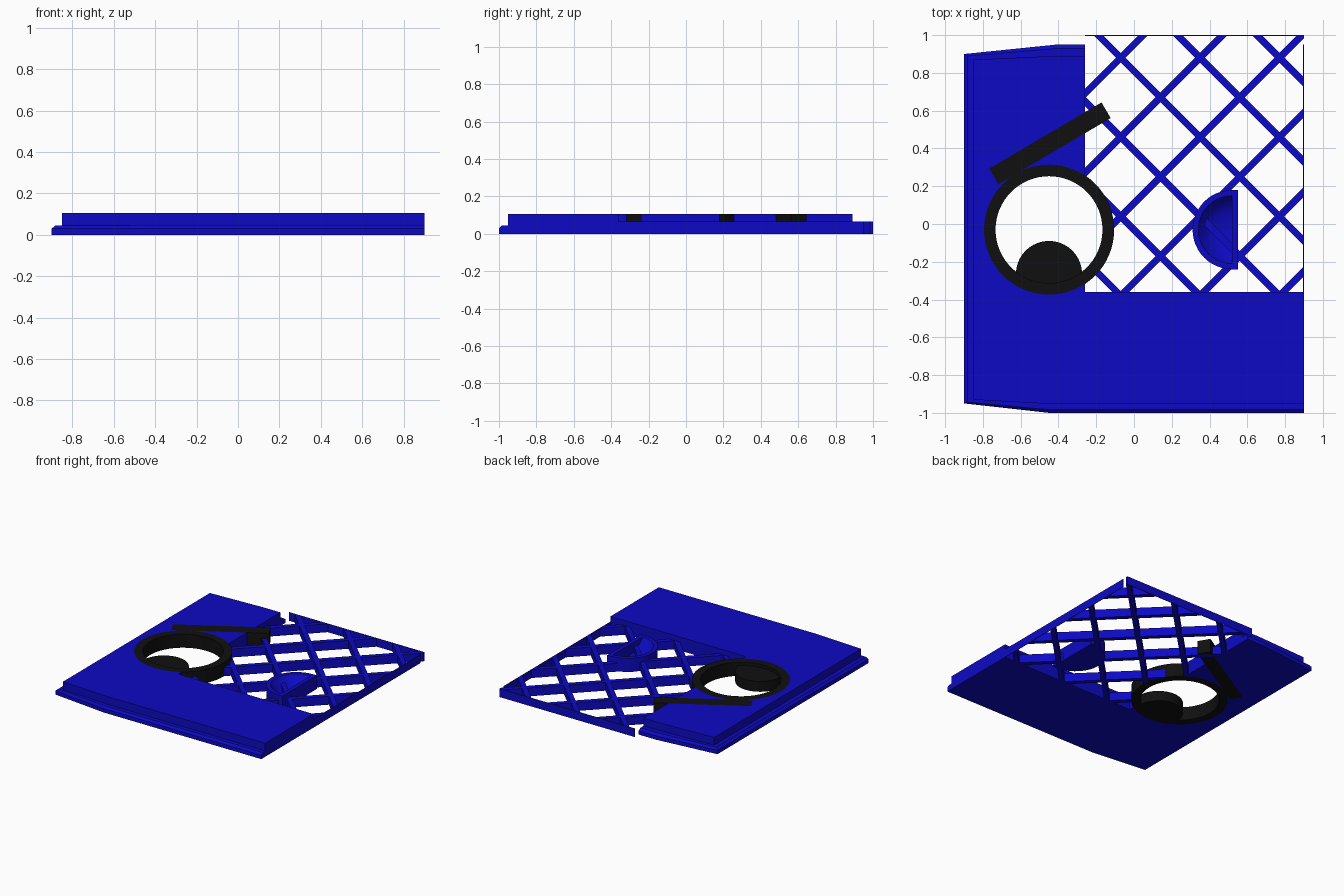
import bpy, bmesh, math
from mathutils import Matrix, Vector

if "Cube" in bpy.data.objects:
    bpy.data.objects.remove(bpy.data.objects["Cube"])


def material(name, rgb):
    m = bpy.data.materials.new(name)
    m.diffuse_color = (*rgb, 1)
    m.use_nodes = True
    m.node_tree.nodes["Principled BSDF"].inputs["Base Color"].default_value = m.diffuse_color
    return m


BLUE = material("deep blue", (0.004, 0.003, 0.55))
BLACK = material("black", (0.005, 0.005, 0.005))
TOP, GRID_TOP = 0.105, 0.065
RING = (-0.45, -0.03)


def finish(name, bm, mat):
    bmesh.ops.recalc_face_normals(bm, faces=bm.faces)
    me = bpy.data.meshes.new(name)
    bm.to_mesh(me)
    bm.free()
    me.materials.append(mat)
    ob = bpy.data.objects.new(name, me)
    bpy.context.collection.objects.link(ob)
    return ob


def add_box(bm, center, size, angle=0):
    mat = (Matrix.Translation(center) @ Matrix.Rotation(angle, 4, 'Z')
           @ Matrix.Diagonal((*size, 1)))
    return bmesh.ops.create_cube(bm, size=1, matrix=mat)["verts"]


def box(name, center, size, mat, angle=0):
    bm = bmesh.new()
    add_box(bm, center, size, angle)
    return finish(name, bm, mat)


def cylinder(name, xy, r, z0, z1, mat):
    bm = bmesh.new()
    bmesh.ops.create_cone(bm, cap_ends=True, segments=64, radius1=r, radius2=r, depth=z1 - z0,
                          matrix=Matrix.Translation((*xy, (z0 + z1) / 2)))
    return finish(name, bm, mat)


def boolean(ob, cutter, op='DIFFERENCE'):
    mod = ob.modifiers.new("cut", 'BOOLEAN')
    mod.object, mod.operation, mod.solver = cutter, op, 'EXACT'
    mod.use_self = True
    bpy.context.view_layer.objects.active = ob
    bpy.ops.object.modifier_apply(modifier=mod.name)
    bpy.data.objects.remove(cutter)


def smooth(ob):
    bpy.ops.object.select_all(action='DESELECT')
    ob.select_set(True)
    bpy.context.view_layer.objects.active = ob
    bpy.ops.object.shade_smooth_by_angle(angle=math.radians(30))


# L-shaped panel: stacked outlines give the stepped, chamfered flange
outer = [(-0.9, -0.95), (-0.45, -1), (0.9, -1), (0.9, -0.36), (-0.26, -0.36),
         (-0.26, 0.95), (-0.41, 0.95), (-0.9, 0.9)]
inner = [(-0.85, -0.93), (-0.45, -0.952), (0.9, -0.952), (0.9, -0.36), (-0.26, -0.36),
         (-0.26, 0.89), (-0.41, 0.89), (-0.85, 0.87)]
bm = bmesh.new()
loops = []
for t, z in ((0, 0), (0, 0.03), (0.35, 0.045), (1, 0.045), (1, TOP)):
    loops.append([bm.verts.new((*Vector(a).lerp(Vector(b), t), z)) for a, b in zip(outer, inner)])
for lo, hi in zip(loops, loops[1:]):
    for i in range(8):
        j = (i + 1) % 8
        bm.faces.new((lo[i], lo[j], hi[j], hi[i]))
bm.faces.new(loops[0])
bm.faces.new(loops[-1])
bmesh.ops.remove_doubles(bm, verts=bm.verts, dist=1e-5)
panel = finish("panel", bm, BLUE)

# Diagonal arm, set into the panel
ARM = ((-0.445, 0.427, TOP / 2), (0.69, 0.096, TOP), math.radians(30.5))
arm = box("arm", ARM[0], ARM[1], BLACK, ARM[2])
boolean(panel, cylinder("ring_cutter", RING, 0.344, -0.1, 0.3, BLUE))
boolean(panel, box("arm_cutter", ARM[0], (0.69, 0.096, 0.4), BLUE, ARM[2]))

# Ring
ring = cylinder("ring", RING, 0.345, 0, TOP, BLACK)
boolean(ring, cylinder("hole_cutter", RING, 0.283, -0.1, 0.3, BLACK))
boolean(arm, cylinder("arm_hole_cutter", RING, 0.3, -0.1, 0.3, BLACK))
smooth(ring)

# Round pad inside the ring, trimmed to it
pad = cylinder("pad", (-0.45, -0.265), 0.175, 0, 0.08, BLACK)
boolean(pad, cylinder("pad_trim", RING, 0.34, -0.1, 0.3, BLACK), 'INTERSECT')
smooth(pad)

# Diagonal lattice, trimmed to its rectangular bay and to the ring
bm = bmesh.new()
for k in range(-5, 6):
    c = 0.81 + 0.42 * k
    if -0.6 < c < 1.9:      # bars along x + y = c
        add_box(bm, (c / 2, c / 2, GRID_TOP / 2), (5, 0.037, GRID_TOP), math.radians(-45))
    d = -0.11 + 0.42 * k
    if -1.25 < d < 1.25:    # bars along x - y = d
        add_box(bm, (d / 2, -d / 2, GRID_TOP / 2), (5, 0.037, GRID_TOP), math.radians(45))
for co, no in (((-0.26, 0, 0), (-1, 0, 0)), ((0.9, 0, 0), (1, 0, 0)),
               ((0, -0.36, 0), (0, -1, 0)), ((0, 1, 0), (0, 1, 0))):
    cut = bmesh.ops.bisect_plane(bm, geom=bm.verts[:] + bm.edges[:] + bm.faces[:],
                                 plane_co=co, plane_no=no, clear_outer=True)
    edges = [e for e in cut["geom_cut"] if isinstance(e, bmesh.types.BMEdge)]
    bmesh.ops.holes_fill(bm, edges=edges, sides=0)
lattice = finish("lattice", bm, BLUE)
boolean(lattice, cylinder("lattice_cutter", RING, 0.34, -0.1, 0.3, BLUE))

# Thin skirts closing the lattice edges
box("side_skirt", (0.898, 0.295, GRID_TOP / 2), (0.004, 1.31, GRID_TOP), BLUE)
box("back_skirt", (0.32, 0.998, GRID_TOP / 2), (1.16, 0.004, GRID_TOP), BLUE)

# Half-round cup handle: profile swept through 180 degrees, plus a straight rim
profile = [(0, 0.02), (0.06, 0.025), (0.11, 0.04), (0.15, 0.066), (0.18, TOP),
           (0.21, TOP), (0.21, 0), (0, 0)]
bm = bmesh.new()
verts = [bm.verts.new((r, 0, z)) for r, z in profile]
edges = [bm.edges.new((verts[i], verts[(i + 1) % len(verts)])) for i in range(len(verts))]
bmesh.ops.spin(bm, geom=verts + edges, cent=(0, 0, 0), axis=(0, 0, 1),
               angle=math.pi, steps=24)
bmesh.ops.transform(bm, verts=bm.verts,
                    matrix=Matrix.Translation((0.52, -0.03, 0)) @ Matrix.Rotation(math.pi / 2, 4, 'Z'))
bmesh.ops.remove_doubles(bm, verts=bm.verts, dist=1e-5)
smooth(finish("cup_handle", bm, BLUE))
box("cup_rim", (0.535, -0.03, TOP / 2), (0.03, 0.42, TOP), BLUE)
